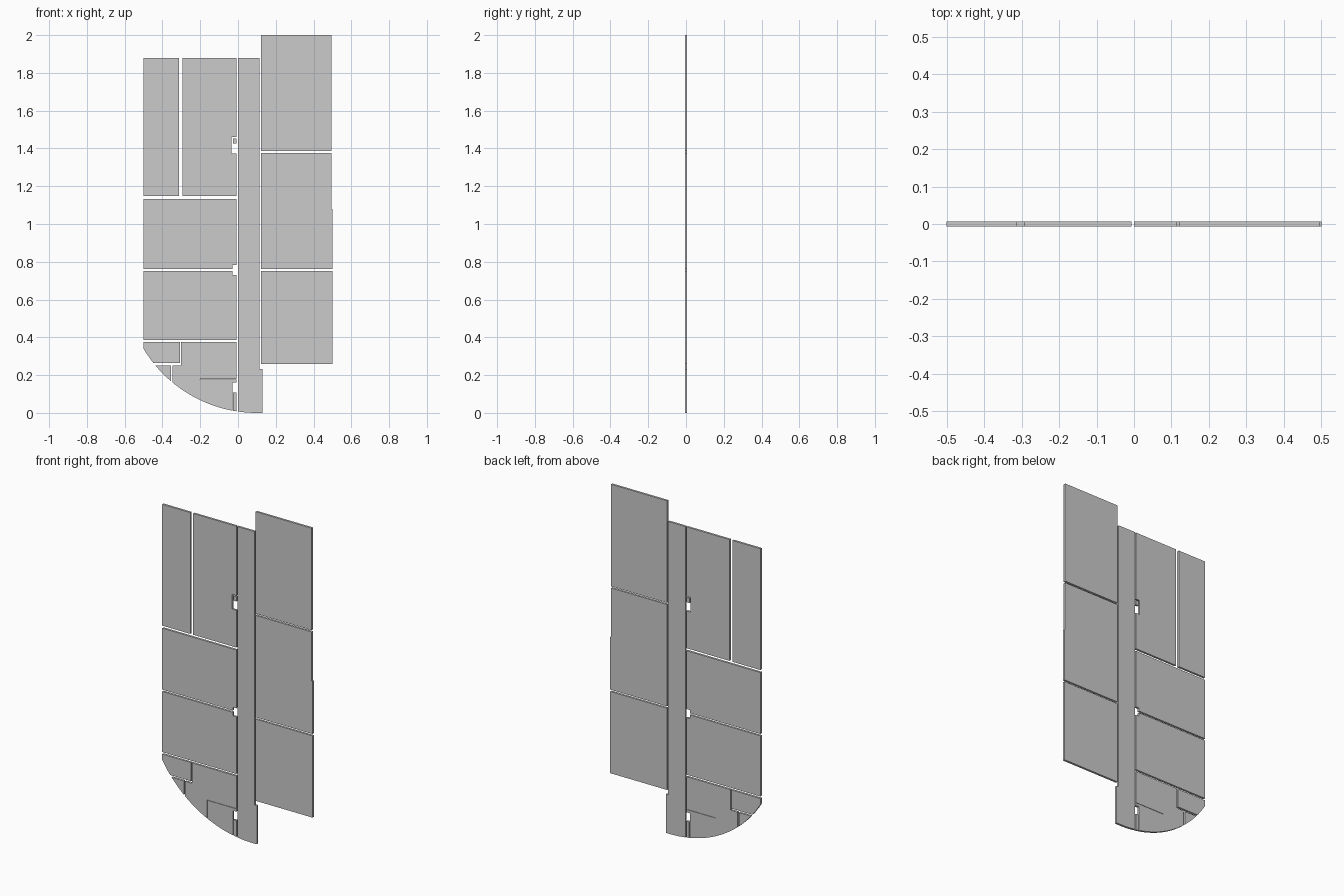
import bpy, bmesh, math

if "Cube" in bpy.data.objects:
    bpy.data.objects.remove(bpy.data.objects["Cube"])

HALF = 0.0065                 # half thickness of every panel
CX, R = 0.1, 0.7              # centre and radius of the rounded bottom edge


def slab(name, pts):
    """Flat panel: outline in x/z, extruded through the thickness in y."""
    bm = bmesh.new()
    face = bm.faces.new([bm.verts.new((x, -HALF, z)) for x, z in pts])
    ext = bmesh.ops.extrude_face_region(bm, geom=[face])
    moved = [v for v in ext["geom"] if isinstance(v, bmesh.types.BMVert)]
    bmesh.ops.translate(bm, verts=moved, vec=(0, 2 * HALF, 0))
    bmesh.ops.recalc_face_normals(bm, faces=bm.faces)
    mesh = bpy.data.meshes.new(name)
    bm.to_mesh(mesh)
    bm.free()
    bpy.context.collection.objects.link(bpy.data.objects.new(name, mesh))


def rect(name, x0, x1, z0, z1):
    slab(name, [(x0, z0), (x1, z0), (x1, z1), (x0, z1)])


def arc_z(x):
    return R - math.sqrt(R * R - (x - CX) ** 2)


def arc_x(z):
    return CX - math.sqrt(R * R - (R - z) ** 2)


def arc(x0, x1, n=12):
    """Points along the rounded bottom edge."""
    xs = [x0 + (x1 - x0) * i / n for i in range(n + 1)]
    return [(x, arc_z(x)) for x in xs]


L, E = -0.5, -0.007           # left edge and hinge-side edge of the left leaf

# Upper left panels, the inner one notched for a hinge
rect("upper_narrow_panel", L, -0.313, 1.148, 1.878)
slab("upper_wide_panel", [(-0.294, 1.148), (E, 1.148), (E, 1.372), (-0.034, 1.372),
                          (-0.034, 1.46), (E, 1.46), (E, 1.878), (-0.294, 1.878)])
rect("upper_hinge_block", -0.027, E, 1.425, 1.453)

# Middle left panels sharing a hinge notch
slab("middle_panel", [(L, 0.763), (-0.03, 0.763), (-0.03, 0.782), (E, 0.782),
                      (E, 1.133), (L, 1.133)])
slab("lower_panel", [(L, 0.387), (E, 0.387), (E, 0.73), (-0.03, 0.73),
                     (-0.03, 0.752), (L, 0.752)])

# Rounded bottom left pieces
slab("corner_panel", arc(L, arc_x(0.263)) + [(-0.308, 0.263), (-0.308, 0.375), (L, 0.375)])
slab("corner_wedge", arc(arc_x(0.252), -0.356) + [(-0.356, 0.252)])
slab("bottom_panel", arc(-0.348, -0.202) +
     [(-0.202, 0.179), (E, 0.179), (E, 0.375), (-0.302, 0.375), (-0.302, 0.252), (-0.348, 0.252)])
slab("bottom_inset", arc(-0.2, -0.03) +
     [(-0.03, 0.16), (E, 0.16), (E, 0.177), (-0.2, 0.177)])
slab("bottom_hinge_block", arc(-0.026, E, 3) + [(E, 0.107), (-0.026, 0.107)])

# Central post, slightly wider at its foot
slab("centre_post", arc(0.0, 0.13) + [(0.13, 0.232), (0.114, 0.232), (0.114, 1.878), (0.0, 1.878)])

# Right panels
rect("right_top_panel", 0.122, 0.495, 1.386, 2.0)
slab("right_middle_panel", [(0.122, 0.763), (0.5, 0.763), (0.5, 1.08), (0.495, 1.08),
                            (0.495, 1.376), (0.122, 1.376)])
rect("right_bottom_panel", 0.122, 0.5, 0.26, 0.752)
